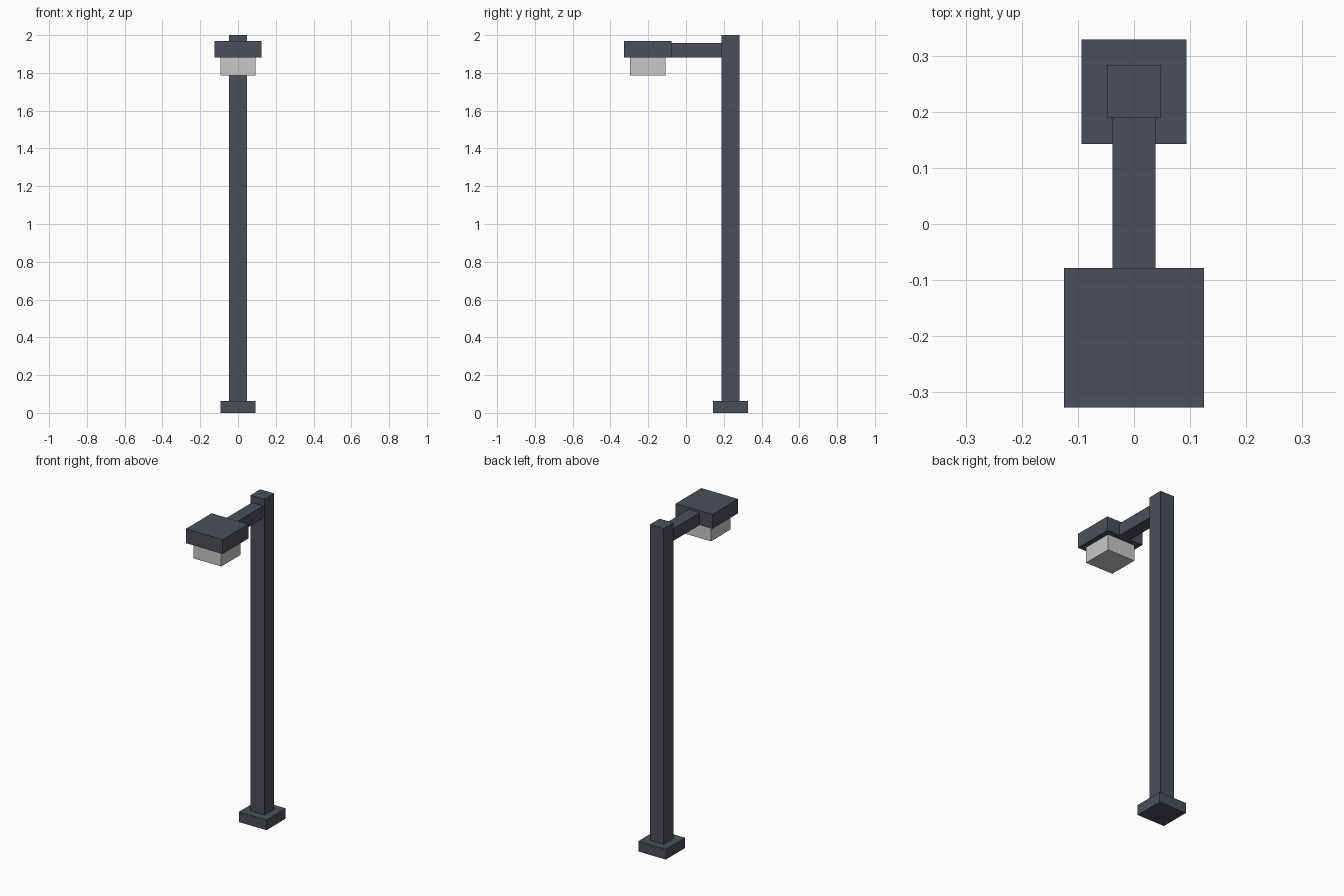
import bpy

default = bpy.data.objects.get("Cube")
if default:
    bpy.data.objects.remove(default, do_unlink=True)


def make_material(name, rgb):
    mat = bpy.data.materials.new(name)
    mat.use_nodes = True
    color = (*rgb, 1.0)
    mat.diffuse_color = color
    mat.node_tree.nodes["Principled BSDF"].inputs["Base Color"].default_value = color
    return mat


def box(name, width, y_range, z_range, mat):
    """Box centred on x = 0, spanning the given y and z ranges."""
    (y0, y1), (z0, z1) = y_range, z_range
    bpy.ops.mesh.primitive_cube_add(size=1, location=(0, (y0 + y1) / 2, (z0 + z1) / 2))
    obj = bpy.context.object
    obj.name = name
    obj.scale = (width, y1 - y0, z1 - z0)
    bpy.ops.object.transform_apply(location=False, rotation=False, scale=True)
    obj.data.materials.append(mat)
    return obj


metal = make_material("dark slate metal", (0.07, 0.078, 0.098))
glass = make_material("pale grey lamp", (0.578, 0.578, 0.578))

# Foot and upright
box("base_plate", 0.187, (0.143, 0.329), (0, 0.063), metal)
box("post", 0.094, (0.189, 0.283), (0.063, 2), metal)

# Arm reaching forward to the lamp head
box("arm", 0.076, (-0.078, 0.189), (1.882, 1.957), metal)
box("lamp_housing", 0.249, (-0.327, -0.078), (1.882, 1.97), metal)
box("lamp_diffuser", 0.187, (-0.296, -0.109), (1.785, 1.882), glass)
